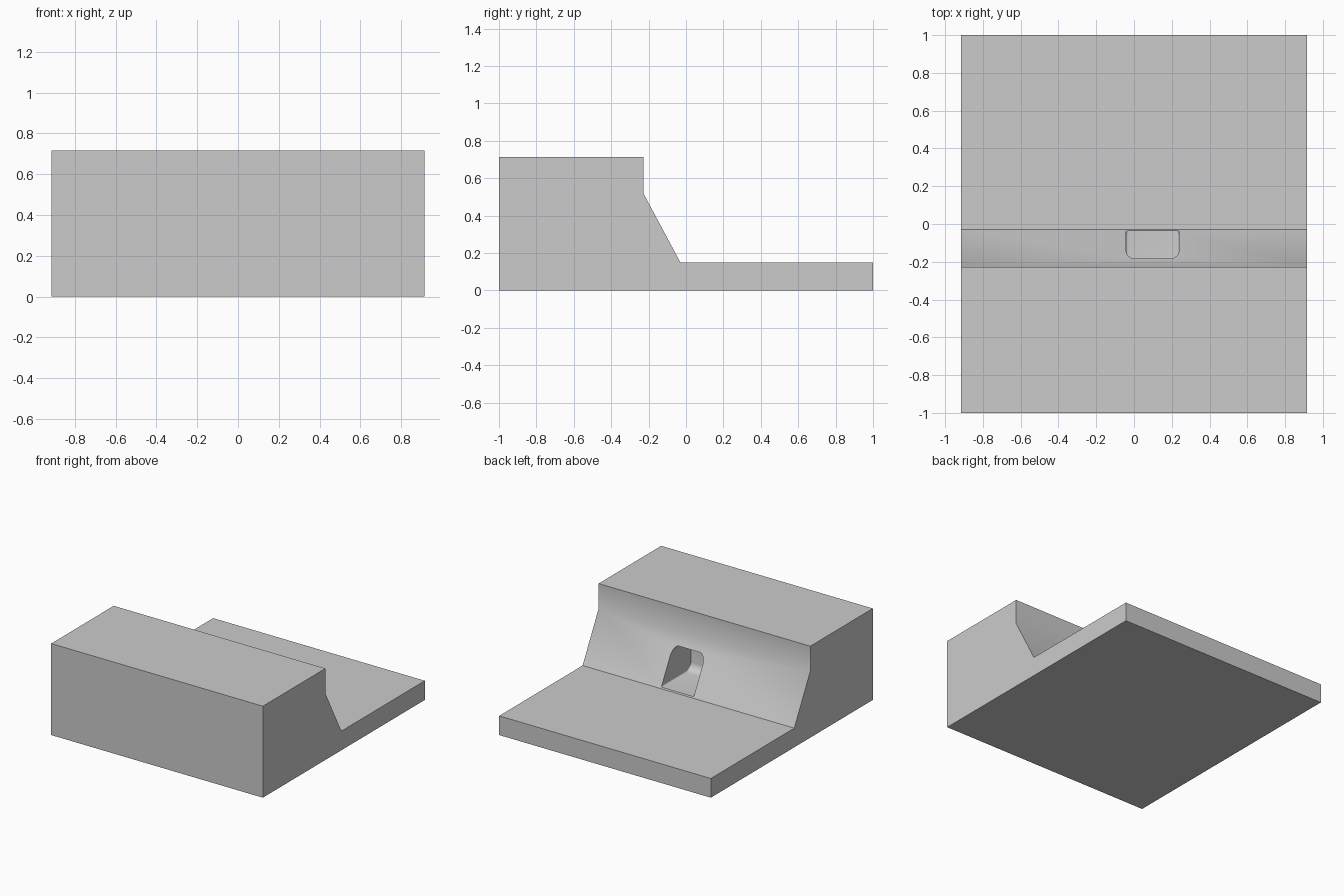
import bpy, bmesh
from math import sin, cos, pi

if "Cube" in bpy.data.objects:
    bpy.data.objects.remove(bpy.data.objects["Cube"])


def new_object(name, bm):
    bmesh.ops.recalc_face_normals(bm, faces=bm.faces[:])
    mesh = bpy.data.meshes.new(name)
    bm.to_mesh(mesh)
    bm.free()
    obj = bpy.data.objects.new(name, mesh)
    bpy.context.collection.objects.link(obj)
    return obj


def loft(name, rings):
    """Closed solid through rings with equal point counts."""
    bm = bmesh.new()
    loops = [[bm.verts.new(p) for p in ring] for ring in rings]
    for a, b in zip(loops, loops[1:]):
        for i in range(len(a)):
            j = (i + 1) % len(a)
            bm.faces.new((a[i], a[j], b[j], b[i]))
    bm.faces.new(loops[0])
    bm.faces.new(loops[-1])
    return new_object(name, bm)


# Stepped block: side profile swept across the width
HALF_W = 0.915
profile = [(-1, 0), (1, 0), (1, 0.15), (-0.03, 0.15),
           (-0.228, 0.52), (-0.228, 0.715), (-1, 0.715)]
block = loft("stepped_block", [[(x, y, z) for y, z in profile] for x in (-HALF_W, HALF_W)])

# Recess cutter: rounded opening pushed horizontally into the slope
X0, X1, Z0, Z1 = -0.042, 0.238, 0.16, 0.437


def opening(y, floor):
    pts = []
    corners = [(X1, Z1, -1, -1, 0.05, 0.075, 0), (X0, Z1, 1, -1, 0.05, 0.075, pi / 2),
               (X0, Z0, 1, 1, 0.01, 0.01, pi), (X1, Z0, -1, 1, 0.01, 0.01, 1.5 * pi)]
    for cx, cz, sx, sz, rx, rz, start in corners:
        for k in range(7):
            a = start + k * pi / 12
            x = cx + sx * rx + rx * cos(a)
            z = cz + sz * rz + rz * sin(a)
            pts.append((x, y, floor + (z - Z0) * (Z1 - floor) / (Z1 - Z0)))
    return pts


# The floor curves up into the back wall
BACK, R = -0.40, 0.06
rings = [opening(0.1, Z0)]
for k in range(7):
    a = k * pi / 12
    rings.append(opening(BACK + R - R * sin(a), Z0 + R * (1 - cos(a))))
cutter = loft("recess_cutter", rings)
cutter.hide_render = True
cutter.hide_set(True)

cut = block.modifiers.new("recess", 'BOOLEAN')
cut.operation = 'DIFFERENCE'
cut.solver = 'EXACT'
cut.object = cutter
bpy.context.view_layer.objects.active = block
block.select_set(True)
bpy.ops.object.modifier_apply(modifier=cut.name)
bpy.data.objects.remove(cutter)
bpy.ops.object.shade_smooth_by_angle()
